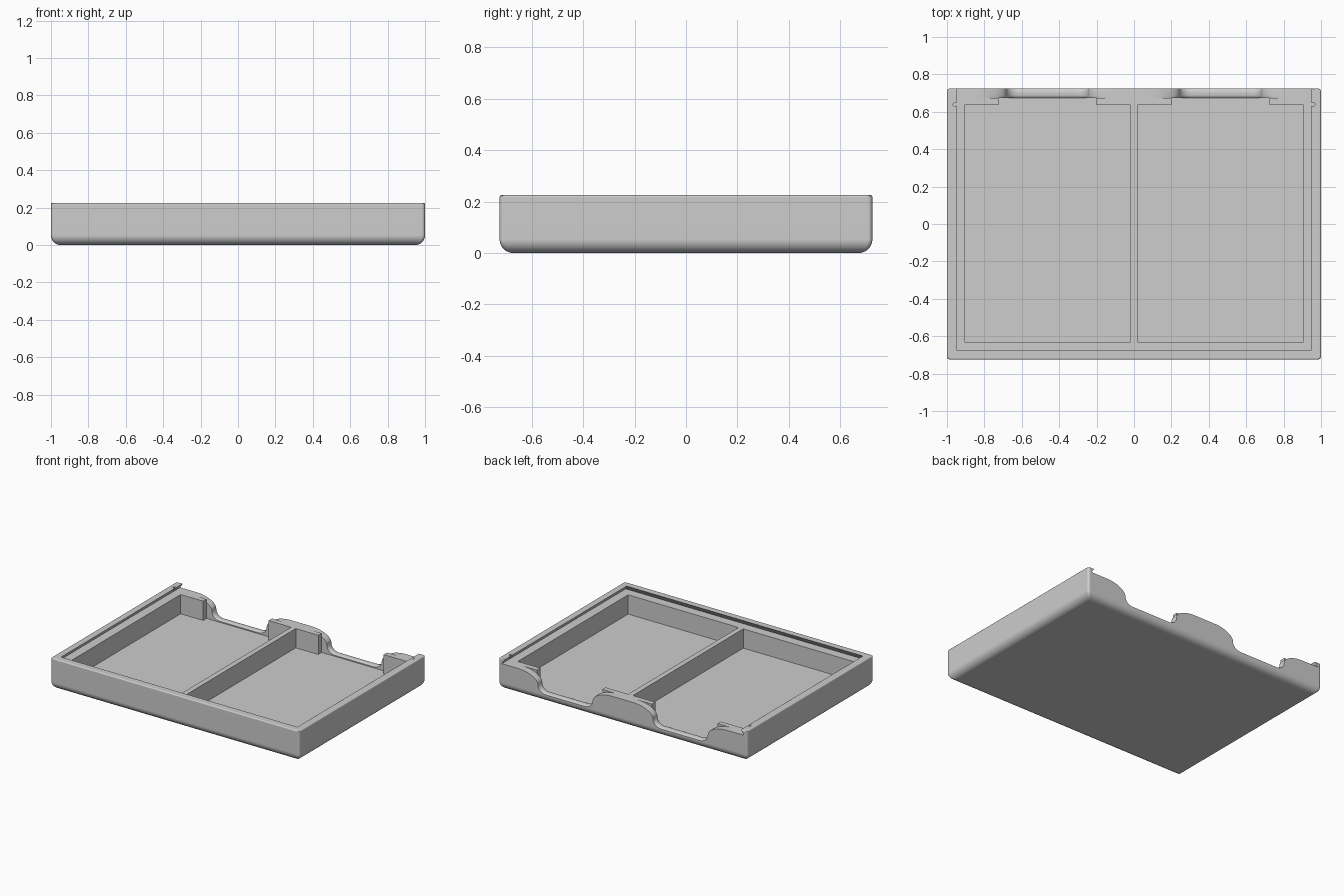
import bpy, bmesh, math

if "Cube" in bpy.data.objects:
    bpy.data.objects.remove(bpy.data.objects["Cube"])

COLOUR = (0.61, 0.61, 0.61, 1)
grey = bpy.data.materials.new("plain_grey")
grey.use_nodes = True
grey.diffuse_color = COLOUR
grey.node_tree.nodes["Principled BSDF"].inputs["Base Color"].default_value = COLOUR

HX, HY, TOP = 1.0, 0.725, 0.225
FLOOR, LIP, LEDGE = 0.05, 0.066, 0.19
MID = 0.4625  # centre of each compartment


def loft(name, rings):
    """Closed solid skinned through matching rings of points."""
    bm = bmesh.new()
    loops = [[bm.verts.new(p) for p in ring] for ring in rings]
    n = len(loops[0])
    for a, b in zip(loops, loops[1:]):
        for i in range(n):
            j = (i + 1) % n
            bm.faces.new((a[i], a[j], b[j], b[i]))
    bm.faces.new(loops[0])
    bm.faces.new(loops[-1])
    bmesh.ops.recalc_face_normals(bm, faces=bm.faces)
    mesh = bpy.data.meshes.new(name)
    bm.to_mesh(mesh)
    bm.free()
    ob = bpy.data.objects.new(name, mesh)
    bpy.context.collection.objects.link(ob)
    mesh.materials.append(grey)
    return ob


def rect(x0, x1, y0, y1, z):
    return [(x0, y0, z), (x1, y0, z), (x1, y1, z), (x0, y1, z)]


def box(name, x0, x1, y0, y1, z0, z1):
    return loft(name, [rect(x0, x1, y0, y1, z0), rect(x0, x1, y0, y1, z1)])


def round_rect(inset, z, r, steps=5):
    pts = []
    for k, (sx, sy) in enumerate([(1, 1), (-1, 1), (-1, -1), (1, -1)]):
        for i in range(steps + 1):
            a = math.pi / 2 * (k + i / steps)
            pts.append((sx * (HX - inset - r) + r * math.cos(a),
                        sy * (HY - inset - r) + r * math.sin(a), z))
    return pts


def cut(target, cutter):
    mod = target.modifiers.new("cut", 'BOOLEAN')
    mod.operation = 'DIFFERENCE'
    mod.solver = 'EXACT'
    mod.object = cutter
    bpy.context.view_layer.objects.active = target
    bpy.ops.object.modifier_apply(modifier=mod.name)
    bpy.data.objects.remove(cutter)


# Outer body: large bottom rounding, small top rounding
R, T, CORNER = 0.053, 0.008, 0.017
rings = []
for i in range(11):
    a = math.pi / 2 * i / 10
    rings.append(round_rect(R * (1 - math.sin(a)), R * (1 - math.cos(a)),
                            CORNER * (0.25 + 0.75 * math.sin(a))))
for i in range(4):
    a = math.pi / 2 * i / 3
    rings.append(round_rect(T * (1 - math.cos(a)), TOP - T * (1 - math.sin(a)), CORNER))
tray = loft("tray", rings)

# Undercut lid channel, open at the back
cut(tray, loft("channel", [rect(-0.972, 0.972, -0.697, 0.8, LEDGE),
                           rect(-0.948, 0.948, -0.673, 0.8, TOP + 0.002)]))


def notch_ring(centre, y, drop):
    """Thumb notch outline: S-curves falling from the ledge to a low lip."""
    half = [(0.38, LEDGE + 0.05)]
    for i in range(15):
        a = math.pi / 2 * i / 14
        half.append((0.38 - 0.16 * math.sin(a), 0.12 + (LEDGE - 0.12) * math.cos(a)))
    for i in range(1, 9):
        a = math.pi / 2 * i / 8
        half.append((0.155 + 0.065 * math.cos(a), 0.12 - (0.12 - LIP) * math.sin(a)))
    # The edge rounding fades out towards the ledge
    half = [(u, z - drop * max(0, min(1, (LEDGE - z) / 0.1))) for u, z in half]
    return ([(centre - u, y, z) for u, z in half]
            + [(centre + u, y, z) for u, z in reversed(half)])


# Depth through the back wall and how far the lip edge is rounded down there
lip_section = [(0.6745, 0.009), (0.68, 0.004), (0.688, 0), (0.706, 0),
               (0.716, 0.003), (0.7255, 0.009), (0.76, 0.009)]

for s in (-1, 1):
    c = s * MID
    # Compartment, straight inner gap, then the curved outer notch
    cut(tray, box("compartment", c - 0.4435, c + 0.4435, -0.63, 0.636, FLOOR, 0.4))
    cut(tray, box("inner_gap", c - 0.263, c + 0.263, 0.6, 0.675, FLOOR, 0.4))
    cut(tray, loft("thumb_notch", [notch_ring(c, *st) for st in lip_section]))
    # Small catch hole in the rail
    hole = [[(s * 0.958 + 0.01 * math.cos(math.tau * i / 16),
              0.64 + 0.01 * math.sin(math.tau * i / 16), z) for i in range(16)]
            for z in (LEDGE + 0.001, 0.3)]
    cut(tray, loft("catch_hole", hole))

# Smooth roundings with flat broad faces
bpy.ops.object.select_all(action='DESELECT')
tray.select_set(True)
bpy.context.view_layer.objects.active = tray
bpy.ops.object.shade_smooth_by_angle(angle=math.radians(30))
weighted = tray.modifiers.new("flat_panels", 'WEIGHTED_NORMAL')
weighted.keep_sharp = True
